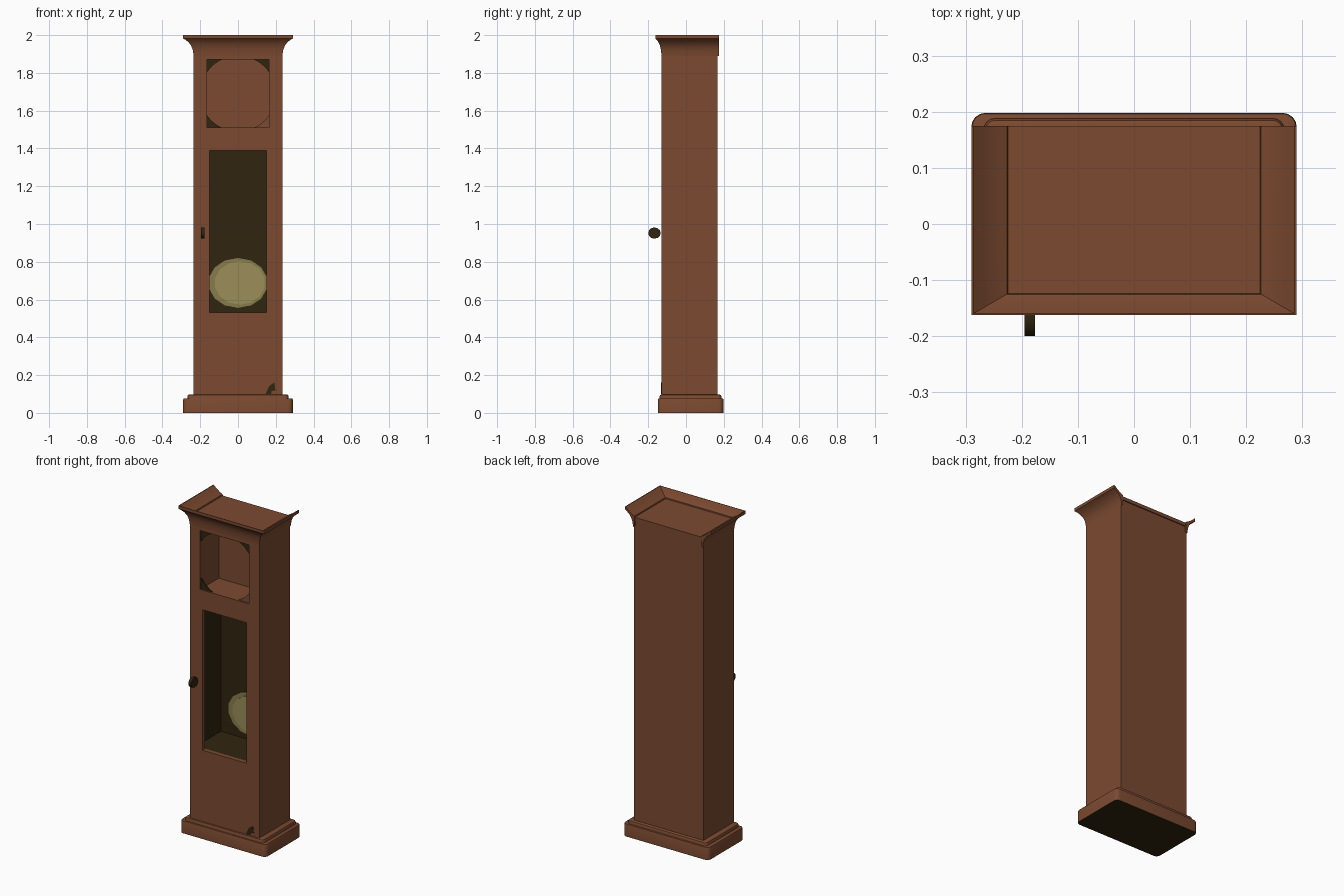
import bpy, bmesh, math
from mathutils import Vector

if "Cube" in bpy.data.objects:
    bpy.data.objects.remove(bpy.data.objects["Cube"])


def mat(name, rgb):
    m = bpy.data.materials.new(name)
    m.diffuse_color = (*rgb, 1)
    m.use_nodes = True
    m.node_tree.nodes["Principled BSDF"].inputs["Base Color"].default_value = m.diffuse_color
    return m


WOOD = mat("brown_wood", (0.2, 0.068, 0.03))
DARK = mat("dark_interior", (0.03, 0.018, 0.005))
BRASS = mat("pale_brass", (0.33, 0.27, 0.1))
OLIVE = mat("dull_brass", (0.25, 0.2, 0.07))


def finish(name, bm, *mats):
    bmesh.ops.recalc_face_normals(bm, faces=bm.faces)
    me = bpy.data.meshes.new(name)
    bm.to_mesh(me)
    bm.free()
    for m in mats:
        me.materials.append(m)
    ob = bpy.data.objects.new(name, me)
    bpy.context.collection.objects.link(ob)
    return ob


def box_bm(x0, x1, y0, y1, z0, z1):
    bm = bmesh.new()
    bmesh.ops.create_cube(bm, size=1)
    for v in bm.verts:
        v.co = Vector((x1 if v.co.x > 0 else x0,
                       y1 if v.co.y > 0 else y0,
                       z1 if v.co.z > 0 else z0))
    return bm


def plate(name, pts, y, thick, *mats):
    """Thin plate facing the front, from (x, z) outline points."""
    bm = bmesh.new()
    f = bm.faces.new([bm.verts.new((x, y, z)) for x, z in pts])
    r = bmesh.ops.extrude_face_region(bm, geom=[f])
    for v in r["geom"]:
        if isinstance(v, bmesh.types.BMVert):
            v.co.y += thick
    return finish(name, bm, *mats)


def smooth(ob, angle=35):
    bpy.ops.object.select_all(action='DESELECT')
    ob.select_set(True)
    bpy.context.view_layer.objects.active = ob
    bpy.ops.object.shade_smooth_by_angle(angle=math.radians(angle))


# Case: solid box with the window, its inner chamber and the dial recess cut out
case = finish("case", box_bm(-0.235, 0.235, -0.13, 0.168, 0.05, 1.95), WOOD, DARK)
cuts = [
    finish("chamber_cutter", box_bm(-0.21, 0.21, -0.105, 0.135, 0.53, 1.42), DARK),
    finish("window_cutter", box_bm(-0.15, 0.15, -0.3, -0.05, 0.532, 1.39), DARK),
    finish("dial_cutter", box_bm(-0.165, 0.165, -0.3, 0.05, 1.51, 1.87), DARK),
]
for c in cuts:
    c.hide_render = True
    mod = case.modifiers.new(c.name, 'BOOLEAN')
    mod.operation = 'DIFFERENCE'
    mod.solver = 'EXACT'
    mod.object = c
bpy.context.view_layer.update()
dg = bpy.context.evaluated_depsgraph_get()
me = bpy.data.meshes.new_from_object(case.evaluated_get(dg))
case.modifiers.clear()
case.data = me
for c in cuts:
    bpy.data.objects.remove(c)
me.materials.clear()
me.materials.append(WOOD)
me.materials.append(DARK)
for p in me.polygons:
    c = p.center
    inside = abs(c.x) < 0.22 and -0.11 < c.y < 0.15 and 0.5 < c.z < 1.45
    p.material_index = 1 if inside else 0


# Plinth and the lip above it, with rounded upright corners
def rounded_box(name, dims, r, top):
    bm = box_bm(*dims)
    up = [e for e in bm.edges
          if abs(e.verts[0].co.z - e.verts[1].co.z) > 1e-4]
    bmesh.ops.bevel(bm, geom=up, offset=r, segments=4, profile=0.5, affect='EDGES')
    rim = [e for e in bm.edges if all(v.co.z > dims[5] - 1e-4 for v in e.verts)]
    bmesh.ops.bevel(bm, geom=rim, offset=top, segments=2, profile=0.5, affect='EDGES')
    ob = finish(name, bm, WOOD, DARK)
    for p in ob.data.polygons:
        p.material_index = 1 if p.normal.z < -0.5 else 0
    smooth(ob)


rounded_box("plinth", (-0.29, 0.29, -0.148, 0.198, 0, 0.077), 0.025, 0.006)
rounded_box("plinth_lip", (-0.268, 0.268, -0.14, 0.188, 0.06, 0.098), 0.02, 0.012)

# Crown moulding: cove profile (overhang, height) swept round three sides
profile = [(0, 1.89), (0.03, 1.905), (0.1, 1.925), (0.25, 1.945), (0.5, 1.963),
           (0.8, 1.976), (1, 1.982), (1, 2.0), (0.92, 2.0), (0.6, 1.984),
           (0.2, 1.968), (-0.15, 1.958), (-0.2, 1.949), (-0.2, 1.9)]
bm = bmesh.new()
rings = []
for sx, back in ((-1, 1), (-1, 0), (1, 0), (1, 1)):
    rings.append([bm.verts.new((sx * (0.235 + 0.055 * f),
                                0.175 if back else -0.13 - 0.032 * f, z))
                  for f, z in profile])
n = len(profile)
for a, b in zip(rings, rings[1:]):
    for i in range(n):
        j = (i + 1) % n
        bm.faces.new((a[i], a[j], b[j], b[i]))
bm.faces.new(rings[0])
bm.faces.new(rings[-1])
smooth(finish("crown", bm, WOOD))
finish("top_panel", box_bm(-0.226, 0.226, -0.125, 0.174, 1.93, 1.951), WOOD)

# Dial corner plates: what is left of the opening outside a circle
R, W, H, ZC = 0.2, 0.165, 0.18, 1.69
for sx, sz, m, name in ((-1, 1, DARK, "upper_left"), (1, 1, DARK, "upper_right"),
                        (-1, -1, DARK, "lower_left"), (1, -1, WOOD, "lower_right")):
    a0, a1 = math.asin(math.sqrt(R * R - W * W) / R), math.asin(H / R)
    pts = [(W, H)] + [(R * math.cos(a0 + (a1 - a0) * i / 6),
                       R * math.sin(a0 + (a1 - a0) * i / 6)) for i in range(7)]
    plate(name + "_dial_corner", [(sx * x, ZC + sz * z) for x, z in pts],
          -0.122, 0.006, m)


# Pendulum bob against the back of the chamber
def oval(rx, rz, n, x=0, z=0.688):
    return [(x + rx * math.cos(2 * math.pi * (i + 0.5) / n),
             z + rz * math.sin(2 * math.pi * (i + 0.5) / n)) for i in range(n)]


plate("pendulum_bob", oval(0.16, 0.135, 14), 0.127, 0.008, OLIVE)
plate("pendulum_bob_face", oval(0.135, 0.115, 14, 0.01), 0.123, 0.004, BRASS)

# Door knob: a thin upright disc
bm = bmesh.new()
bmesh.ops.create_cone(bm, cap_ends=True, segments=12, radius1=0.033, radius2=0.033,
                      depth=0.019)
for v in bm.verts:
    x, y, z = v.co
    v.co = (-0.186 + z, -0.167 + x, 0.952 + y * 0.9)
smooth(finish("door_knob", bm, DARK))

# Dark worn patch on the lower front
plate("worn_patch", [(0.145, 0.1), (0.175, 0.1), (0.178, 0.115), (0.198, 0.12),
                     (0.193, 0.162), (0.165, 0.142), (0.155, 0.12)],
      -0.132, 0.004, DARK)
